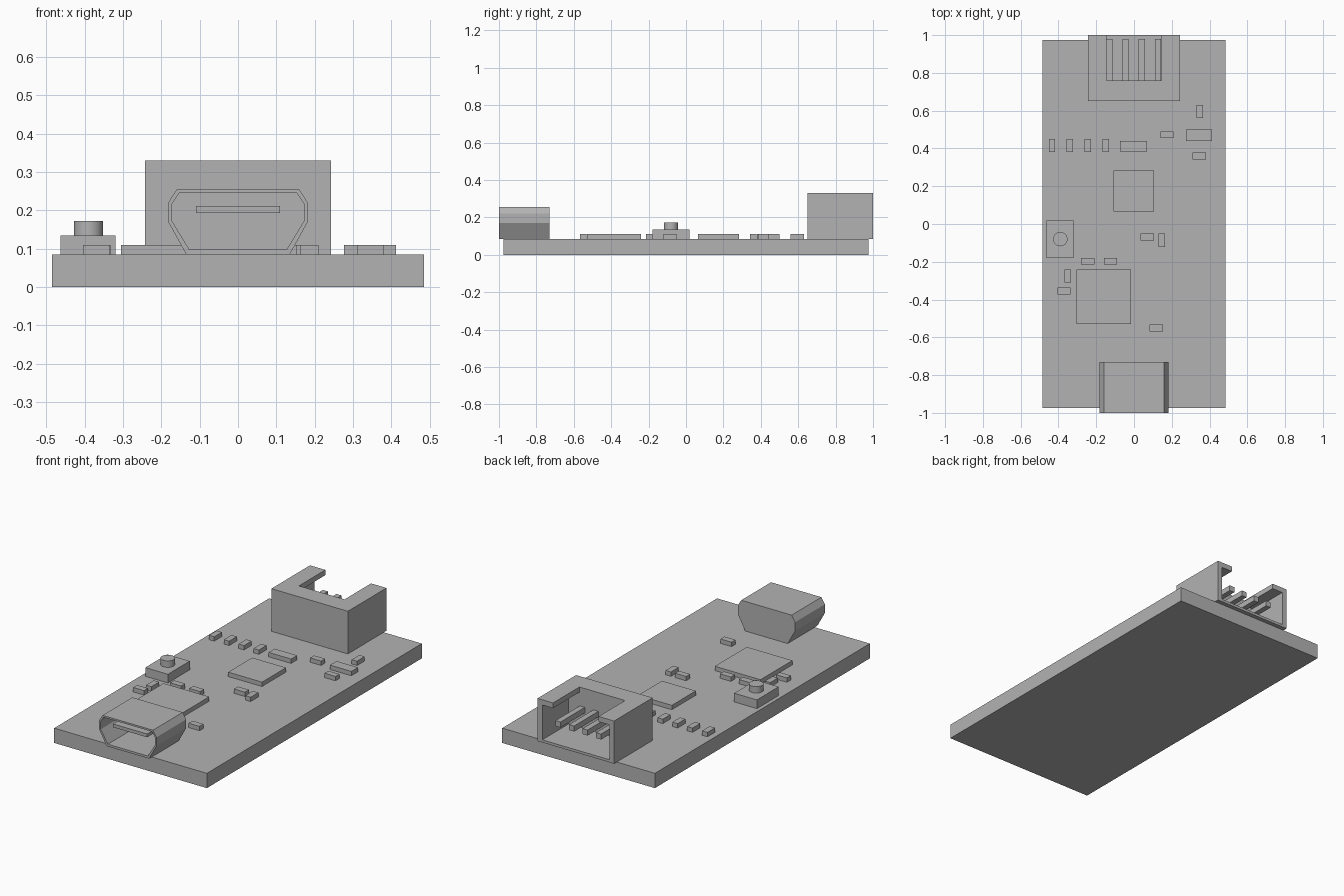
import bpy
import bmesh

cube = bpy.data.objects.get("Cube")
if cube:
    bpy.data.objects.remove(cube, do_unlink=True)

grey = bpy.data.materials.new("plain_grey")
grey.use_nodes = True
COLOUR = (0.45, 0.45, 0.45, 1.0)
grey.diffuse_color = COLOUR
grey.node_tree.nodes["Principled BSDF"].inputs["Base Color"].default_value = COLOUR

BOARD_TOP = 0.085
PART_TOP = 0.11


def prism(name, profile, y0, y1):
    """Extrude an x-z profile from y0 to y1."""
    bm = bmesh.new()
    face = bm.faces.new([bm.verts.new((x, y0, z)) for x, z in profile])
    new = bmesh.ops.extrude_face_region(bm, geom=[face])["geom"]
    verts = [v for v in new if isinstance(v, bmesh.types.BMVert)]
    bmesh.ops.translate(bm, verts=verts, vec=(0, y1 - y0, 0))
    bmesh.ops.recalc_face_normals(bm, faces=bm.faces)
    mesh = bpy.data.meshes.new(name)
    bm.to_mesh(mesh)
    bm.free()
    mesh.materials.append(grey)
    obj = bpy.data.objects.new(name, mesh)
    bpy.context.scene.collection.objects.link(obj)
    return obj


def box(name, x0, x1, y0, y1, z0=BOARD_TOP, z1=PART_TOP):
    return prism(name, [(x0, z0), (x1, z0), (x1, z1), (x0, z1)], y0, y1)


def cut(obj, cutter):
    """Subtract the cutter, then discard it."""
    cutter.hide_render = True
    mod = obj.modifiers.new("cut", "BOOLEAN")
    mod.operation = "DIFFERENCE"
    mod.solver = "EXACT"
    mod.object = cutter
    bpy.context.view_layer.objects.active = obj
    bpy.ops.object.modifier_apply(modifier=mod.name)
    bpy.data.objects.remove(cutter, do_unlink=True)


def mirrored(half):
    return half + [(-x, z) for x, z in reversed(half)]


# Circuit board
box("circuit_board", -0.485, 0.485, -0.975, 0.975, 0, BOARD_TOP)

# Socket at the back: hollow shell, open to the rear, with a notch in the roof
socket = box("pin_socket", -0.243, 0.243, 0.65, 1.0, BOARD_TOP, 0.33)
cut(socket, box("cavity", -0.213, 0.213, 0.76, 1.1, 0.1, 0.3))
cut(socket, box("notch", -0.145, 0.145, 0.76, 1.1, 0.2, 0.4))
for i in range(4):
    x = -0.131 + i * 0.086
    box(f"socket_pin_{i + 1}", x - 0.016, x + 0.016, 0.75, 0.98, 0.19, 0.222)

# Port at the front: chamfered shell with a tongue inside
port = prism("port_shell", mirrored(
    [(0.135, BOARD_TOP), (0.182, 0.17), (0.182, 0.22), (0.16, 0.255)]), -1.0, -0.73)
cut(port, prism("port_cavity", mirrored(
    [(0.127, 0.098), (0.172, 0.172), (0.172, 0.217), (0.154, 0.245)]), -1.1, -0.76))
box("port_tongue", -0.109, 0.109, -0.98, -0.75, 0.193, 0.212)

# Push button
box("button_base", -0.463, -0.319, -0.18, 0.018, BOARD_TOP, 0.135)
bpy.ops.mesh.primitive_cylinder_add(vertices=32, radius=0.038, depth=0.038,
                                    location=(-0.39, -0.08, 0.153))
button = bpy.context.object
button.name = "button_cap"
button.data.materials.append(grey)
bpy.ops.object.shade_smooth_by_angle()

# Chips
box("main_chip", -0.305, -0.015, -0.53, -0.24)
box("second_chip", -0.108, 0.107, 0.065, 0.283)
box("wide_component", -0.075, 0.068, 0.385, 0.44)
box("side_component", 0.276, 0.412, 0.44, 0.5)

# Small components: centres of those lying along x, then along y
along_x = [(0.175, 0.472), (0.345, 0.36), (0.07, -0.069), (-0.245, -0.197),
           (-0.125, -0.197), (-0.37, -0.355), (0.118, -0.55)]
along_y = [(0.347, 0.595), (0.148, -0.086), (-0.35, -0.275)]
along_y += [(-0.434 + 0.0945 * i, 0.415) for i in range(4)]
for group, hx, hy in ((along_x, 0.035, 0.018), (along_y, 0.017, 0.035)):
    for x, y in group:
        box("small_component", x - hx, x + hx, y - hy, y + hy)
